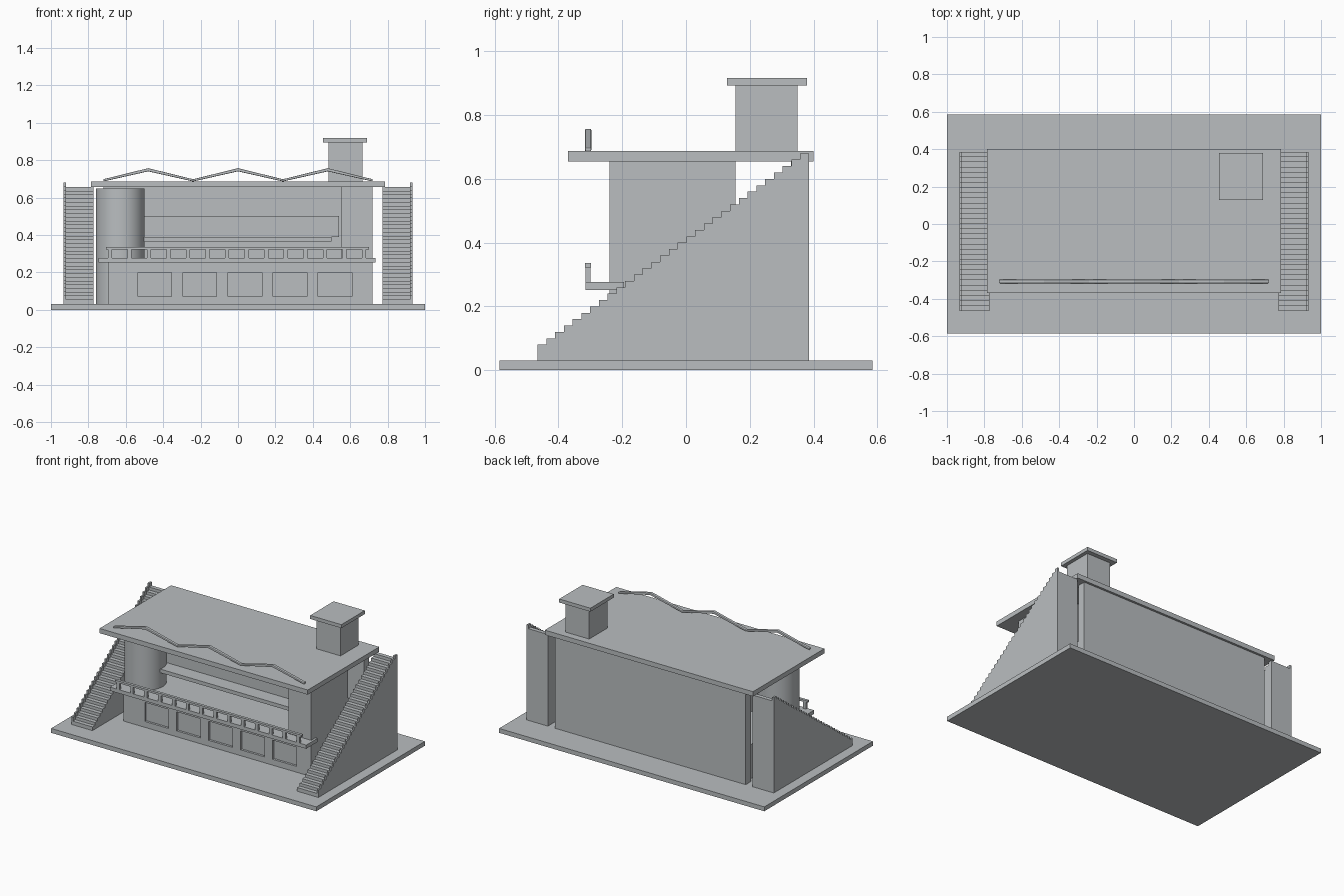
import bpy
import bmesh
import math

if "Cube" in bpy.data.objects:
    bpy.data.objects.remove(bpy.data.objects["Cube"])

grey = bpy.data.materials.new("pale_grey")
grey.diffuse_color = (0.49, 0.515, 0.53, 1)
grey.use_nodes = True
grey.node_tree.nodes["Principled BSDF"].inputs["Base Color"].default_value = grey.diffuse_color


def finish(name, bm):
    bmesh.ops.recalc_face_normals(bm, faces=bm.faces)
    me = bpy.data.meshes.new(name)
    bm.to_mesh(me)
    bm.free()
    me.materials.append(grey)
    ob = bpy.data.objects.new(name, me)
    bpy.context.collection.objects.link(ob)
    return ob


def add_box(bm, x, y, z):
    vs = bmesh.ops.create_cube(bm, size=1)["verts"]
    for v in vs:
        v.co = [(r[0] + r[1]) / 2 + c * (r[1] - r[0]) for c, r in zip(v.co, (x, y, z))]


def boxes(name, *ranges):
    bm = bmesh.new()
    for r in ranges:
        add_box(bm, *r)
    return finish(name, bm)


def extrude(name, pts, axis, a, b):
    """Closed profile extruded from a to b along axis 'x' (pts = y,z) or 'y' (pts = x,z)."""
    bm = bmesh.new()
    put = (lambda p: (a, p[0], p[1])) if axis == 'x' else (lambda p: (p[0], a, p[1]))
    face = bm.faces.new([bm.verts.new(put(p)) for p in pts])
    new = bmesh.ops.extrude_face_region(bm, geom=[face])["geom"]
    move = (b - a, 0, 0) if axis == 'x' else (0, b - a, 0)
    bmesh.ops.translate(bm, vec=move, verts=[g for g in new if isinstance(g, bmesh.types.BMVert)])
    return finish(name, bm)


# Ground slab, roof and chimney
boxes("base_slab", ((-1, 1), (-.585, .585), (0, .03)))
boxes("roof_slab", ((-.785, .785), (-.37, .40), (.655, .687)))
boxes("chimney", ((.485, .665), (.155, .35), (.685, .895)))
boxes("chimney_cap", ((.455, .69), (.128, .38), (.893, .917)))

# Lower storey with five recessed door panels
lower = boxes("lower_storey", ((-.695, .72), (-.24, .34), (.03, .262)))
cutter = boxes("panel_cutter", *[((-.535 + i * .241, -.355 + i * .241), (-.3, -.225), (.07, .2))
                                 for i in range(5)])
cutter.hide_render = True
cutter.hide_viewport = True
cut = lower.modifiers.new("panels", 'BOOLEAN')
cut.object = cutter
cut.operation = 'DIFFERENCE'
cut.solver = 'EXACT'

# Upper storey: back wall, side pier and stepped ledges
boxes("back_wall", ((-.72, .72), (.33, .385), (.03, .656)))
boxes("side_pier", ((.55, .72), (-.24, .155), (.26, .656)))
boxes("lower_ledge", ((-.55, .50), (-.12, .155), (.365, .39)))
boxes("upper_ledge", ((-.55, .54), (-.02, .155), (.39, .50)))

# Round tower
bm = bmesh.new()
bmesh.ops.create_cone(bm, cap_ends=True, segments=48, radius1=.13, radius2=.13, depth=.617)
bmesh.ops.translate(bm, vec=(-.63, -.095, .3385), verts=bm.verts)
tower = finish("round_tower", bm)
bpy.context.view_layer.objects.active = tower
tower.select_set(True)
bpy.ops.object.shade_smooth_by_angle(angle=math.radians(35))
tower.select_set(False)

# Balcony floor, handrail and posts
boxes("balcony_floor", ((-.745, .735), (-.315, -.195), (.252, .277)))
boxes("balcony_rail", ((-.705, .70), (-.317, -.298), (.322, .336)))
boxes("balcony_posts", *[((x - .011, x + .011), (-.315, -.299), (.275, .324))
                         for x in [-.685 + i * .1045 for i in range(14)]])

# Zigzag roof ornament
xs = [-.72 + .24 * i for i in range(7)]
top = [(x, .757 if i % 2 else .698) for i, x in enumerate(xs)]
bottom = [(x, .740 if i % 2 else .686) for i, x in enumerate(xs)]
zigzag = extrude("roof_zigzag", top + bottom[::-1], 'y', -.317, -.297)
bev = zigzag.modifiers.new("soft_edges", 'BEVEL')
bev.width = .004
bev.segments = 2


# Outer stairs with a stepped side wall
def stair_profile(first, steps=31, y0=-.465, y1=.385, rise=.02):
    run = (y1 - y0) / steps
    pts = [(y0, .03)]
    for i in range(steps):
        z = first + i * rise
        pts += [(y0 + i * run, z), (y0 + (i + 1) * run, z)]
    return pts + [(y1, .03)]


for side, s in (("left", -1), ("right", 1)):
    extrude(side + "_stairs", stair_profile(.055), 'x', s * .772, s * .92)
    extrude(side + "_stair_wall", stair_profile(.08), 'x', s * .92, s * .932)
